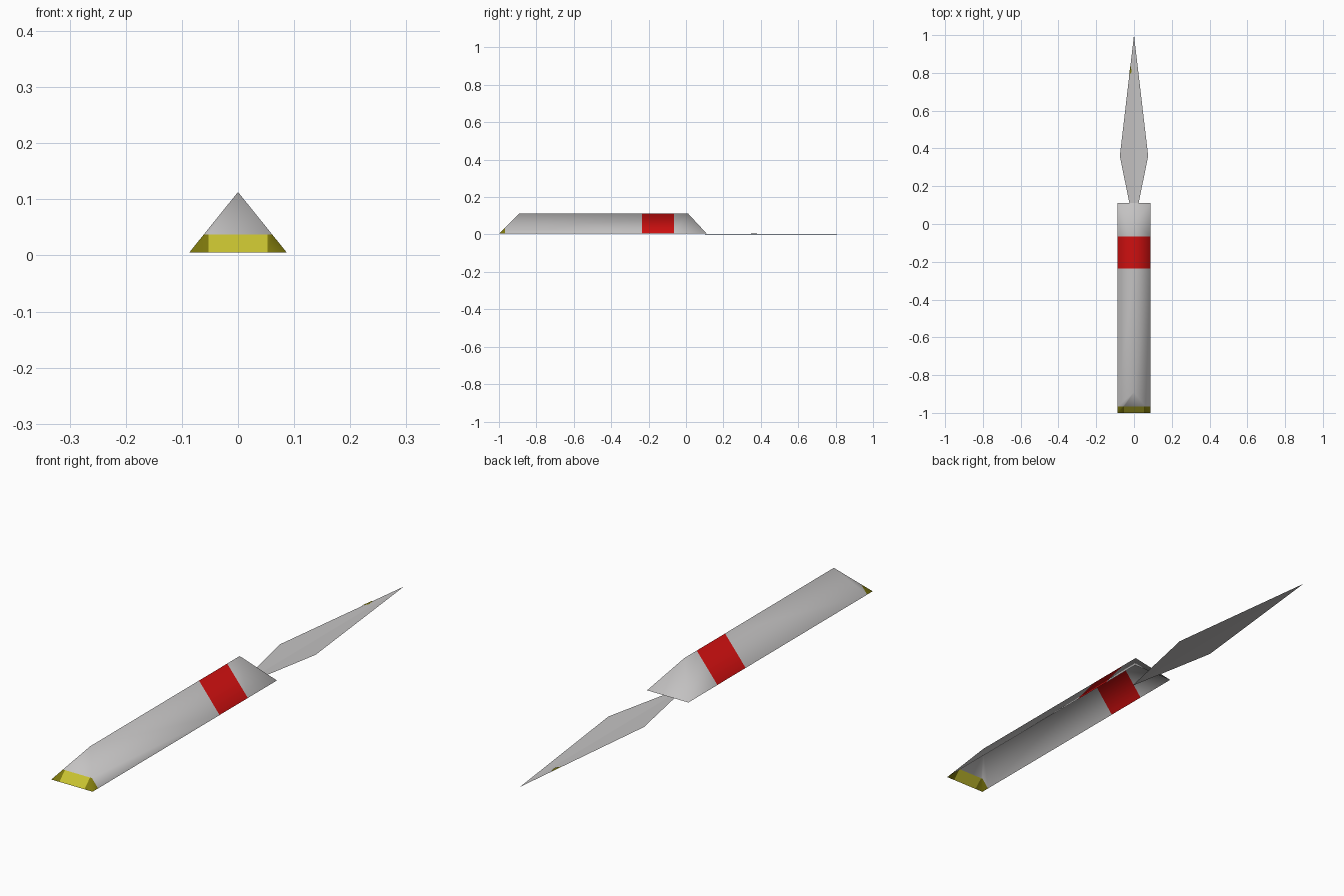
import bpy, bmesh
from mathutils import Vector

old = bpy.data.objects.get("Cube")
if old:
    bpy.data.objects.remove(old, do_unlink=True)


def material(name, rgb):
    m = bpy.data.materials.new(name)
    m.use_nodes = True
    m.diffuse_color = (*rgb, 1)
    m.node_tree.nodes["Principled BSDF"].inputs["Base Color"].default_value = (*rgb, 1)
    return m


GREY = material("light_grey", (0.55, 0.54, 0.54))
RED = material("red", (0.62, 0.005, 0.005))
YELLOW = material("yellow", (0.58, 0.54, 0.03))
OLIVE = material("olive", (0.21, 0.19, 0.004))


def sheet(points, faces):
    bm = bmesh.new()
    verts = [bm.verts.new(p) for p in points]
    for f in faces:
        bm.faces.new([verts[i] for i in f])
    return bm


def finish(bm, name, mats, smooth=False):
    for f in bm.faces:
        f.smooth = smooth
    mesh = bpy.data.meshes.new(name)
    bm.to_mesh(mesh)
    bm.free()
    for m in mats:
        mesh.materials.append(m)
    ob = bpy.data.objects.new(name, mesh)
    bpy.context.collection.objects.link(ob)
    return ob


def cut(bm, faces, co, no):
    geom = set(faces)
    for f in faces:
        geom.update(f.edges, f.verts)
    bmesh.ops.bisect_plane(bm, geom=list(geom), plane_co=co, plane_no=no, dist=1e-5)


# Handle: hollow ridged shell with sloping ends, open underneath
W, LOW, HIGH = 0.087, 0.005, 0.113
FRONT_BAND, RING = -0.967, (-0.235, -0.065)
bm = sheet([(-W, -1, LOW), (W, -1, LOW), (0, -0.89, HIGH),
            (-W, 0.11, LOW), (W, 0.11, LOW), (0, 0.01, HIGH)],
           [(0, 1, 2), (1, 4, 5, 2), (4, 3, 5), (3, 0, 2, 5)])
for y in (FRONT_BAND, *RING):
    cut(bm, bm.faces[:], (0, y, 0), (0, 1, 0))


def is_front_end(f):
    f.normal_update()
    c = f.calc_center_median()
    return c.y < FRONT_BAND and f.normal.y < -0.5


# Bright patch in the middle of the front band
for side in (-1, 1):
    cut(bm, [f for f in bm.faces if is_front_end(f)], (side * 0.053, 0, 0), (1, 0, 0))
for f in bm.faces:
    c = f.calc_center_median()
    if c.y < FRONT_BAND:
        f.material_index = 2 if is_front_end(f) and abs(c.x) < 0.05 else 3
    elif RING[0] < c.y < RING[1]:
        f.material_index = 1
finish(bm, "handle", [GREY, RED, YELLOW, OLIVE], smooth=True)

# Blade: thin kite, folded very slightly along its middle
TIP, WIDE, ROOT = (0, 1, 0), 0.36, (0, -0.01, 0)
bm = sheet([ROOT, (0.075, WIDE, 0.004), TIP, (-0.075, WIDE, 0.004)],
           [(0, 1, 2), (0, 2, 3)])
finish(bm, "blade", [GREY])

# Small mark near the edge of the blade
bm = sheet([(-0.026, 0.785, 0.003), (-0.013, 0.805, 0.003), (-0.016, 0.835, 0.003),
            (-0.02, 0.835, 0.003)], [(0, 1, 2, 3)])
finish(bm, "blade_mark", [OLIVE])
